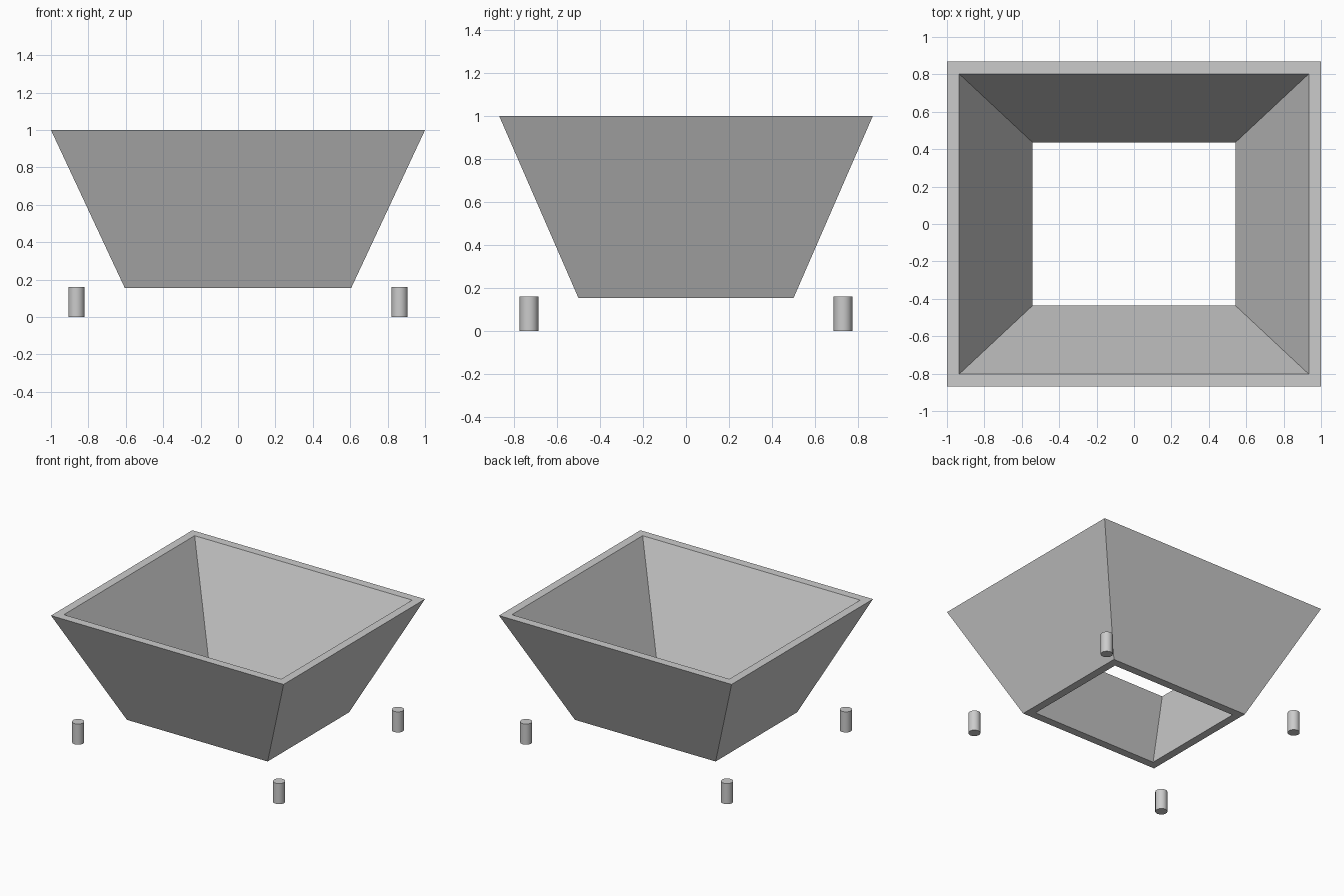
import bpy
import bmesh

cube = bpy.data.objects.get("Cube")
if cube:
    bpy.data.objects.remove(cube, do_unlink=True)

GREY = (0.6, 0.6, 0.6, 1)
grey = bpy.data.materials.new("plain_grey")
grey.use_nodes = True
grey.diffuse_color = GREY
grey.node_tree.nodes["Principled BSDF"].inputs["Base Color"].default_value = GREY

BASE_Z, RIM_Z = 0.155, 1.0


def ring(bm, half_x, half_y, z):
    """Rectangle of four vertices, counter-clockwise from above."""
    corners = ((-1, -1), (1, -1), (1, 1), (-1, 1))
    return [bm.verts.new((sx * half_x, sy * half_y, z)) for sx, sy in corners]


# Tapered planter: a rectangular tube, open at top and bottom
bm = bmesh.new()
rings = [
    ring(bm, 0.605, 0.5, BASE_Z),     # outer base
    ring(bm, 1.0, 0.868, RIM_Z),      # outer rim
    ring(bm, 0.935, 0.803, RIM_Z),    # inner rim
    ring(bm, 0.543, 0.437, BASE_Z),   # inner base
]
for lower, upper in zip(rings, rings[1:] + rings[:1]):
    for i in range(4):
        j = (i + 1) % 4
        bm.faces.new((lower[i], lower[j], upper[j], upper[i]))
bmesh.ops.recalc_face_normals(bm, faces=bm.faces)
mesh = bpy.data.meshes.new("planter_body")
bm.to_mesh(mesh)
bm.free()
mesh.materials.append(grey)
body = bpy.data.objects.new("planter_body", mesh)
bpy.context.collection.objects.link(body)

# Four separate round feet
LEG_HEIGHT = 0.16
for side, sx in (("left", 1), ("right", -1)):
    for end, sy in (("front", -1), ("back", 1)):
        bpy.ops.mesh.primitive_cylinder_add(
            vertices=32, radius=0.043, depth=LEG_HEIGHT,
            location=(sx * 0.864, sy * 0.729, LEG_HEIGHT / 2))
        leg = bpy.context.object
        leg.name = f"{end}_{side}_leg"
        leg.data.materials.append(grey)
        bpy.ops.object.shade_smooth_by_angle()
